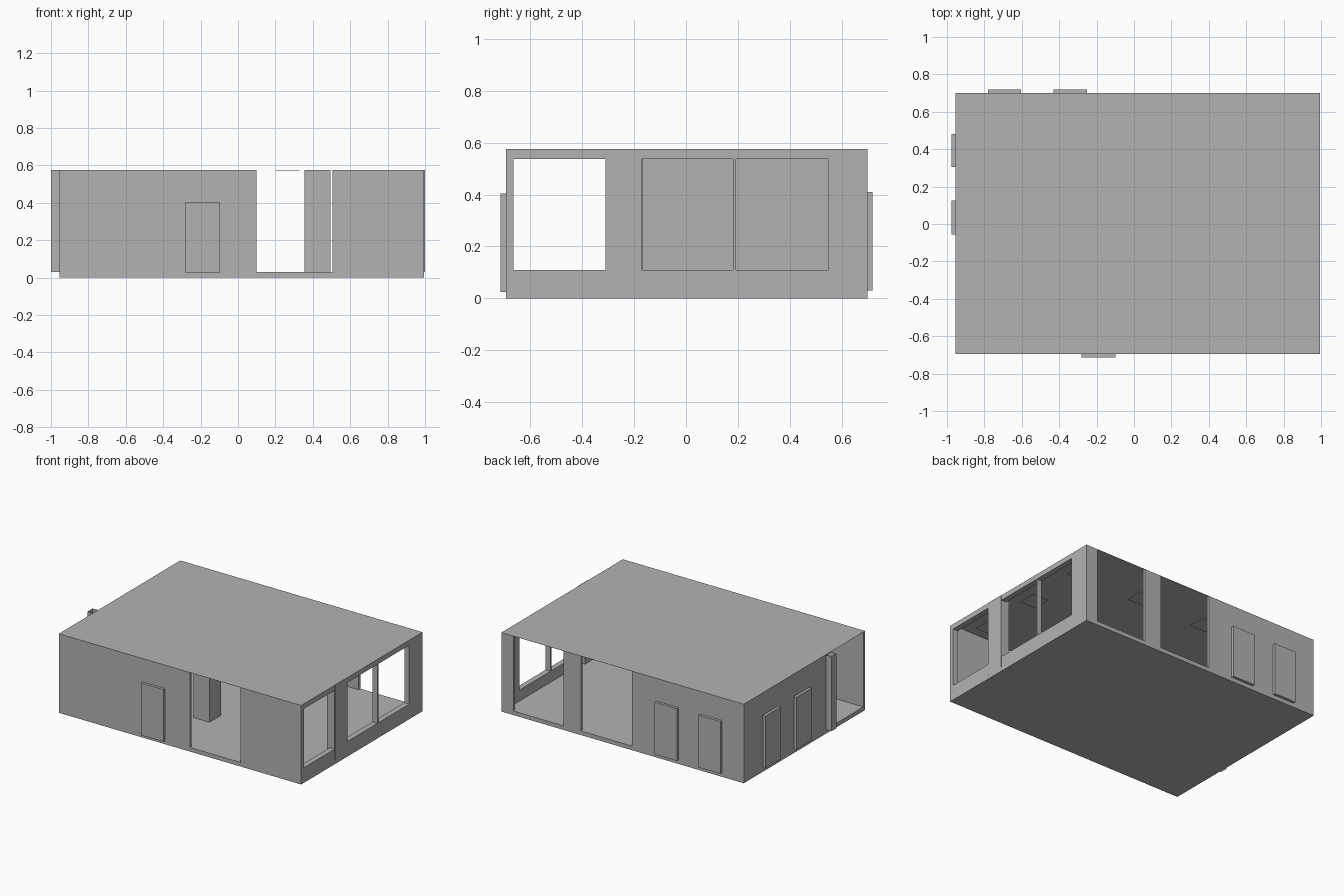
import bpy
import bmesh
from mathutils import Vector

cube = bpy.data.objects.get("Cube")
if cube:
    bpy.data.objects.remove(cube, do_unlink=True)

grey = bpy.data.materials.new("plain_grey")
grey.use_nodes = True
colour = (0.45, 0.45, 0.45, 1)
grey.diffuse_color = colour
grey.node_tree.nodes["Principled BSDF"].inputs["Base Color"].default_value = colour


def box(name, x, y, z, caps=True):
    """Box from (low, high) ranges; without caps it is an open tube."""
    bm = bmesh.new()
    bmesh.ops.create_cube(bm, size=1)
    for v in bm.verts:
        v.co = Vector([r[0] if c < 0 else r[1] for c, r in zip(v.co, (x, y, z))])
    if not caps:
        ends = [f for f in bm.faces if abs(f.normal.z) > 0.5]
        bmesh.ops.delete(bm, geom=ends, context="FACES_ONLY")
    mesh = bpy.data.meshes.new(name)
    bm.to_mesh(mesh)
    bm.free()
    mesh.materials.append(grey)
    obj = bpy.data.objects.new(name, mesh)
    bpy.context.collection.objects.link(obj)
    return obj


def cut(wall, x, y, z):
    """Cut a rectangular opening with a hidden cutter."""
    cutter = box(wall.name + "_cutter", x, y, z)
    cutter.hide_render = True
    cutter.hide_viewport = True
    mod = wall.modifiers.new("opening", "BOOLEAN")
    mod.operation = "DIFFERENCE"
    mod.solver = "EXACT"
    mod.object = cutter


# Overall extents
W, E, S, N = -0.955, 0.995, -0.695, 0.70
FLOOR, TOP = 0.03, 0.574
T, TS = 0.02, 0.04
ABOVE = TOP + 0.1

# Floor slab and thin flat roof
box("floor", (W + TS, E - TS), (S + T, N - T), (0, FLOOR))
box("roof", (W, E), (S, N), (TOP, TOP + 0.001))

# Front wall with one full height opening
front = box("front_wall", (W, E), (S, S + T), (0, TOP))
cut(front, (0.10, 0.505), (S - T, S + 2 * T), (FLOOR, ABOVE))

# Back wall with two full height openings
back = box("back_wall", (W, E), (N - T, N), (0, TOP))
for span in ((-0.056, 0.355), (0.495, 0.90)):
    cut(back, span, (N - 2 * T, N + T), (FLOOR, ABOVE))

# Side walls: windows on one, a corner opening on the other
windows = box("window_wall", (E - TS, E), (S + T, N - T), (0, TOP))
for span in ((-0.665, -0.31), (-0.172, 0.182), (0.192, 0.547)):
    cut(windows, (E - 2 * TS, E + TS), span, (0.11, 0.538))
corner = box("corner_wall", (W, W + TS), (S + T, N - T), (0, TOP))
cut(corner, (W - TS, W + 2 * TS), (S, -0.27), (FLOOR, ABOVE))

# Columns along one line across the room
box("end_column", (-1.0, -0.87), (-0.30, -0.243), (FLOOR, TOP), caps=False)
box("middle_column", (-0.15, -0.02), (-0.30, -0.167), (FLOOR, TOP), caps=False)
box("window_column", (0.93, 0.999), (-0.305, -0.17), (FLOOR, TOP), caps=False)

# Raised door panels
box("front_door", (-0.28, -0.10), (S - 0.02, S), (0.025, 0.405))
for i, span in enumerate(((-0.78, -0.605), (-0.43, -0.25))):
    box(f"back_door_{i + 1}", span, (N, N + 0.02), (FLOOR, 0.41))
for i, span in enumerate(((0.305, 0.48), (-0.055, 0.125))):
    box(f"side_door_{i + 1}", (W - 0.02, W), span, (FLOOR, 0.41))

# Square ceiling panels on a regular grid
for i, x in enumerate((-0.80, -0.27, 0.265, 0.785)):
    for j, y in enumerate((-0.54, -0.085, 0.395)):
        box(f"ceiling_panel_{i + 1}_{j + 1}", (x - 0.065, x + 0.065),
            (y - 0.065, y + 0.065), (TOP - 0.005, TOP - 0.002))
